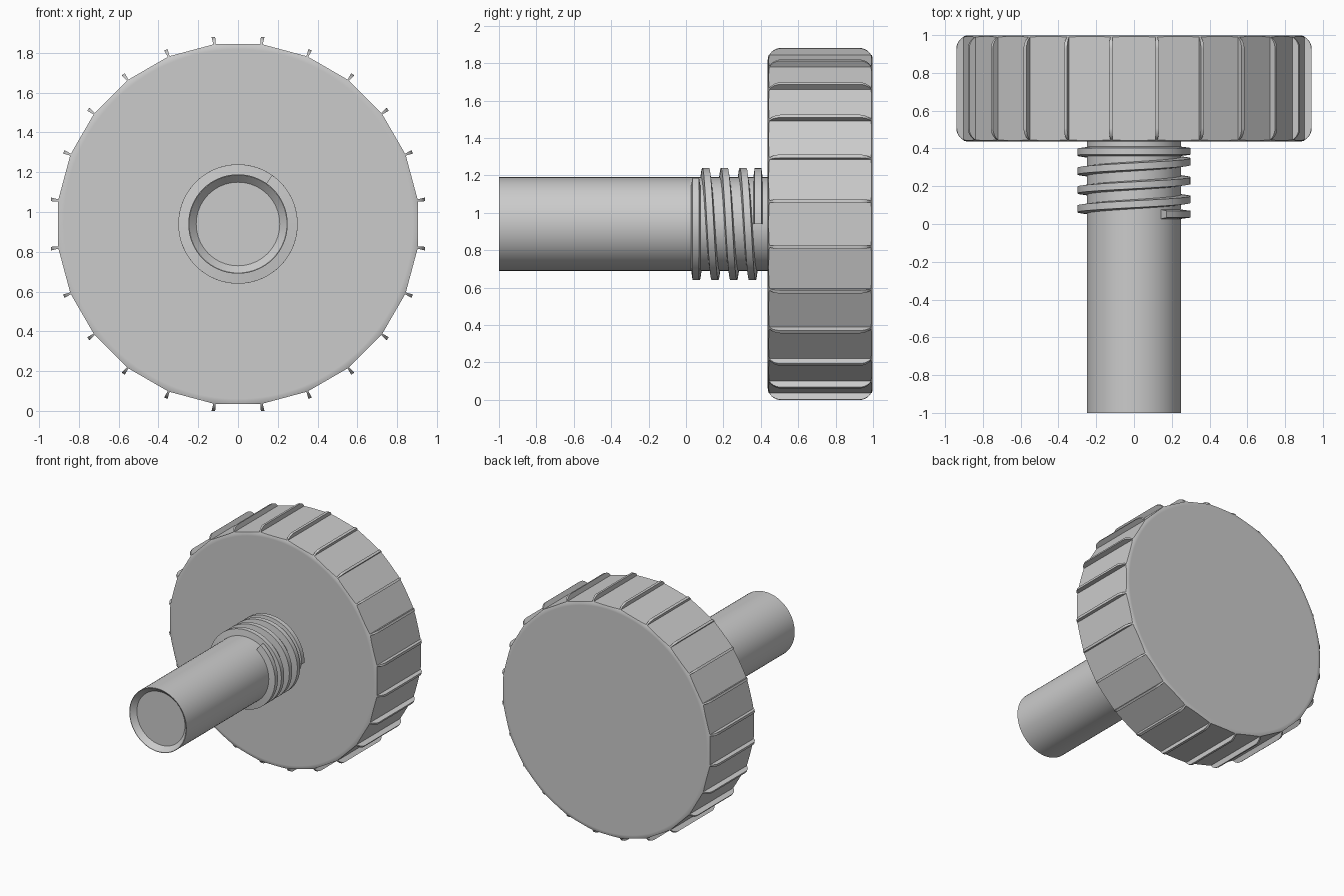
import bpy, bmesh
from math import sin, cos, pi, radians

cube = bpy.data.objects.get("Cube")
if cube:
    bpy.data.objects.remove(cube, do_unlink=True)

AXIS_Z = 0.94
grey = bpy.data.materials.new("plain grey")
grey.use_nodes = True
grey.diffuse_color = (0.6, 0.6, 0.6, 1)
grey.node_tree.nodes["Principled BSDF"].inputs["Base Color"].default_value = (0.6, 0.6, 0.6, 1)


def polar(r, a, y):
    """Point around the screw axis; the angle runs clockwise from the top."""
    return (r * sin(a), y, AXIS_Z + r * cos(a))


def loft(name, rings, closed_rings=True):
    """Skin a list of equal point rings and cap both ends."""
    bm = bmesh.new()
    loops = [[bm.verts.new(p) for p in ring] for ring in rings]
    n = len(loops[0])
    for a, b in zip(loops, loops[1:]):
        for i in range(n):
            j = (i + 1) % n
            bm.faces.new((a[i], a[j], b[j], b[i]))
    bm.faces.new(loops[0])
    bm.faces.new(loops[-1])
    bmesh.ops.recalc_face_normals(bm, faces=bm.faces)
    mesh = bpy.data.meshes.new(name)
    bm.to_mesh(mesh)
    bm.free()
    mesh.materials.append(grey)
    obj = bpy.data.objects.new(name, mesh)
    bpy.context.collection.objects.link(obj)
    return obj


def lathe(name, profile, segs):
    return loft(name, [[polar(r, 2 * pi * i / segs, y) for i in range(segs)]
                       for r, y in profile])


def activate(obj):
    bpy.ops.object.select_all(action='DESELECT')
    obj.select_set(True)
    bpy.context.view_layer.objects.active = obj


def smooth(obj):
    activate(obj)
    bpy.ops.object.shade_smooth_by_angle(angle=radians(30))


# Knob: a 24-sided grip with a thin flared rib on each corner
SIDES = 24
outline = []
for k in range(SIDES):
    a = 2 * pi * (k + 0.5) / SIDES
    for r, half in ((0.911, -0.005), (0.97, -0.012), (0.97, 0.012), (0.911, 0.005)):
        outline.append((r, a + half / r))
knob = loft("knob", [[polar(r, a, y) for r, a in outline] for y in (0.3, 1.1)])

# Rounded drum that trims the ends of the grip and the ribs
R, FILLET, FRONT, BACK, STEPS = 0.948, 0.07, 0.437, 0.998, 8
arc = [pi / 2 * i / STEPS for i in range(STEPS + 1)]
profile = [(R - FILLET * (1 - sin(t)), FRONT + FILLET * (1 - cos(t))) for t in arc]
profile += [(r, FRONT + BACK - y) for r, y in reversed(profile)]
drum = lathe("drum_cutter", profile, 144)
drum.hide_render = True
trim = knob.modifiers.new("Trim", 'BOOLEAN')
trim.operation = 'INTERSECT'
trim.solver = 'EXACT'
trim.object = drum
activate(knob)
bpy.ops.object.modifier_apply(modifier=trim.name)
bpy.data.objects.remove(drum, do_unlink=True)
smooth(knob)
weighted = knob.modifiers.new("Weighted normals", 'WEIGHTED_NORMAL')
weighted.keep_sharp = True

# Stem with a shallow chamfered recess in its end
stem = lathe("stem", [(0.21, -0.962), (0.246, -1), (0.25, -1), (0.25, 0.5)], 64)
smooth(stem)

# Screw thread: a trapezoid swept along a helix whose ends level out
START, END, PITCH, COUNT = radians(35), 2 * pi * 4.25, 0.1, 260
section = ((0.24, -0.026), (0.30, -0.018), (0.30, 0.018), (0.24, 0.026))
rings = []
for i in range(COUNT + 1):
    a = START + (END - START) * i / COUNT
    y = min(max(0.105 + PITCH * (a / (2 * pi) - 1), 0.052), 0.385)
    rings.append([polar(r, a, y + dy) for r, dy in section])
thread = loft("thread", rings)
smooth(thread)
